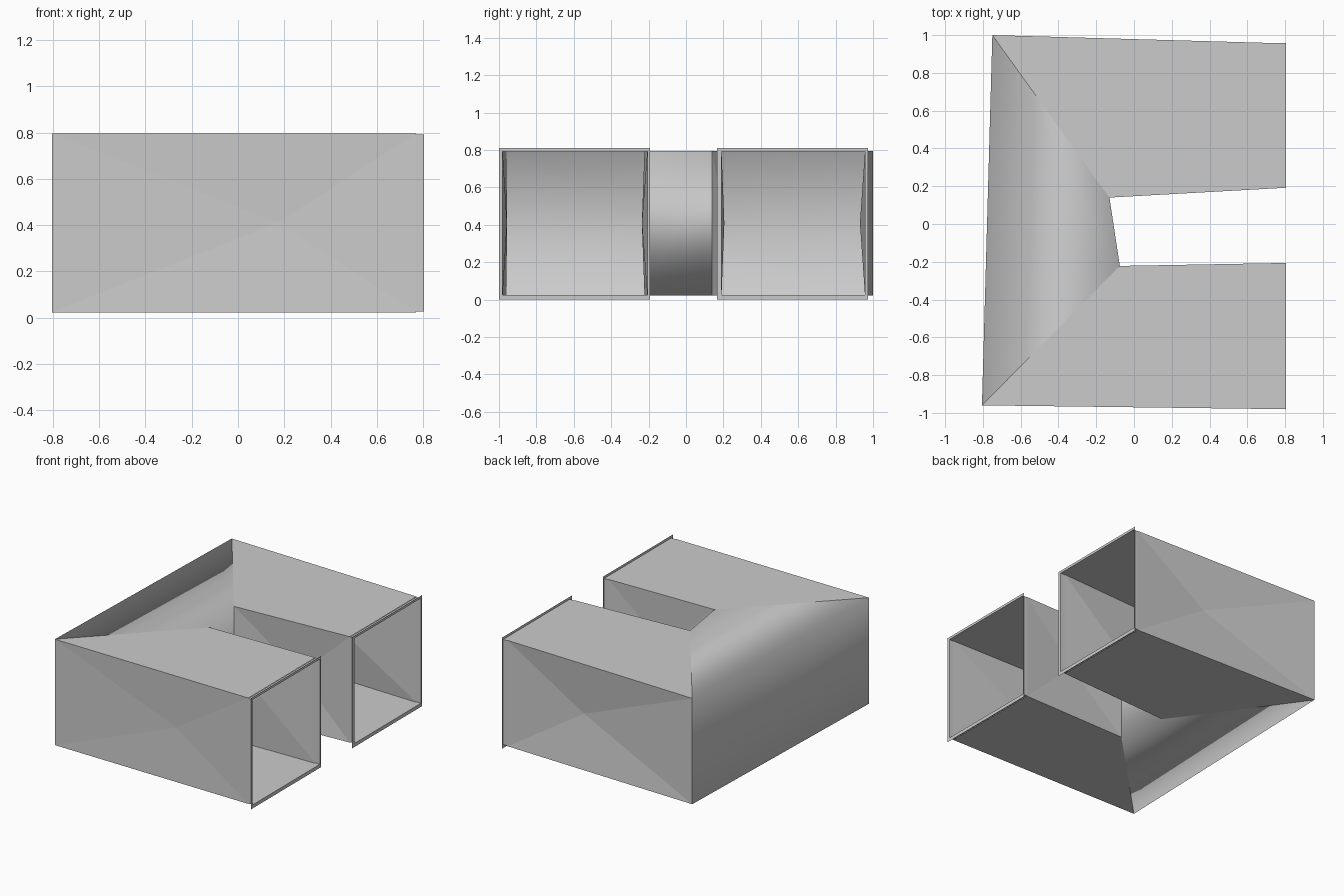
import bpy, bmesh
from mathutils import Vector

if "Cube" in bpy.data.objects:
    bpy.data.objects.remove(bpy.data.objects["Cube"])

Z0, Z1 = 0.023, 0.795          # bottom and top of the duct sheets
XF, XL = 0.77, 0.805           # collar start and flange lip plane


def make_object(name, bm, smooth=False):
    bmesh.ops.remove_doubles(bm, verts=bm.verts, dist=1e-5)
    bmesh.ops.recalc_face_normals(bm, faces=bm.faces)
    for f in bm.faces:
        f.smooth = smooth
    mesh = bpy.data.meshes.new(name)
    bm.to_mesh(mesh)
    bm.free()
    obj = bpy.data.objects.new(name, mesh)
    bpy.context.collection.objects.link(obj)
    return obj


def face(bm, *pts):
    bm.faces.new([bm.verts.new(p) for p in pts])


def at(p, z):
    return Vector((p[0], p[1], z))


def broken_wall(bm, a, b, apex):
    # side sheet with a cross break: four triangles meeting at a dented point
    ring = [at(a, Z0), at(b, Z0), at(b, Z1), at(a, Z1)]
    for i in range(4):
        face(bm, ring[i], ring[(i + 1) % 4], apex)


def leg(name, outer_back, outer_front, inner_front, inner_back, outer_y, inner_y):
    bm = bmesh.new()
    outline = [outer_back, outer_front, inner_front, inner_back]
    for z in (Z0, Z1):
        face(bm, *[at(p, z) for p in outline])
    broken_wall(bm, outer_back, outer_front, (0.17, outer_y, 0.41))
    broken_wall(bm, inner_back, inner_front, (0.35, inner_y, 0.41))
    return make_object(name, bm)


def flange(name, y0, y1, lip0, lip1):
    # short collar, then an outward lip around the opening
    def loop(x, ya, yb, za, zb):
        return [(x, ya, za), (x, yb, za), (x, yb, zb), (x, ya, zb)]
    loops = [loop(XF, y0, y1, Z0 + .003, Z1 - .003),
             loop(XL, y0, y1, Z0 + .003, Z1 - .003),
             loop(XL, lip0, lip1, 0.0, 0.81)]
    bm = bmesh.new()
    for a, b in zip(loops, loops[1:]):
        for i in range(4):
            j = (i + 1) % 4
            face(bm, a[i], a[j], b[j], b[i])
    return make_object(name, bm)


# corners of the two mitre joints, seen from above
back_a, throat_a = (-0.75, 1.0), (-0.13, 0.14)
back_b, throat_b = (-0.805, -0.96), (-0.075, -0.222)

# two square duct legs
leg("duct_leg_rear", back_a, (XF, 0.957), (XF, 0.19), throat_a, 0.93, 0.205)
leg("duct_leg_front", back_b, (XF, -0.98), (XF, -0.207), throat_b, -0.957, -0.236)

# joining bend: open tube between the mitres, smooth shaded
bm = bmesh.new()
section_a = [at(back_a, Z0), at(back_a, Z1), at(throat_a, Z1), at(throat_a, Z0)]
section_b = [at(back_b, Z0), at(back_b, Z1), at(throat_b, Z1), at(throat_b, Z0)]
for i in range(4):
    j = (i + 1) % 4
    face(bm, section_a[i], section_a[j], section_b[j], section_b[i])
make_object("duct_bend", bm, smooth=True)

# connection flanges
flange("flange_rear", 0.19, 0.957, 0.165, 0.972)
flange("flange_front", -0.98, -0.207, -1.0, -0.193)
